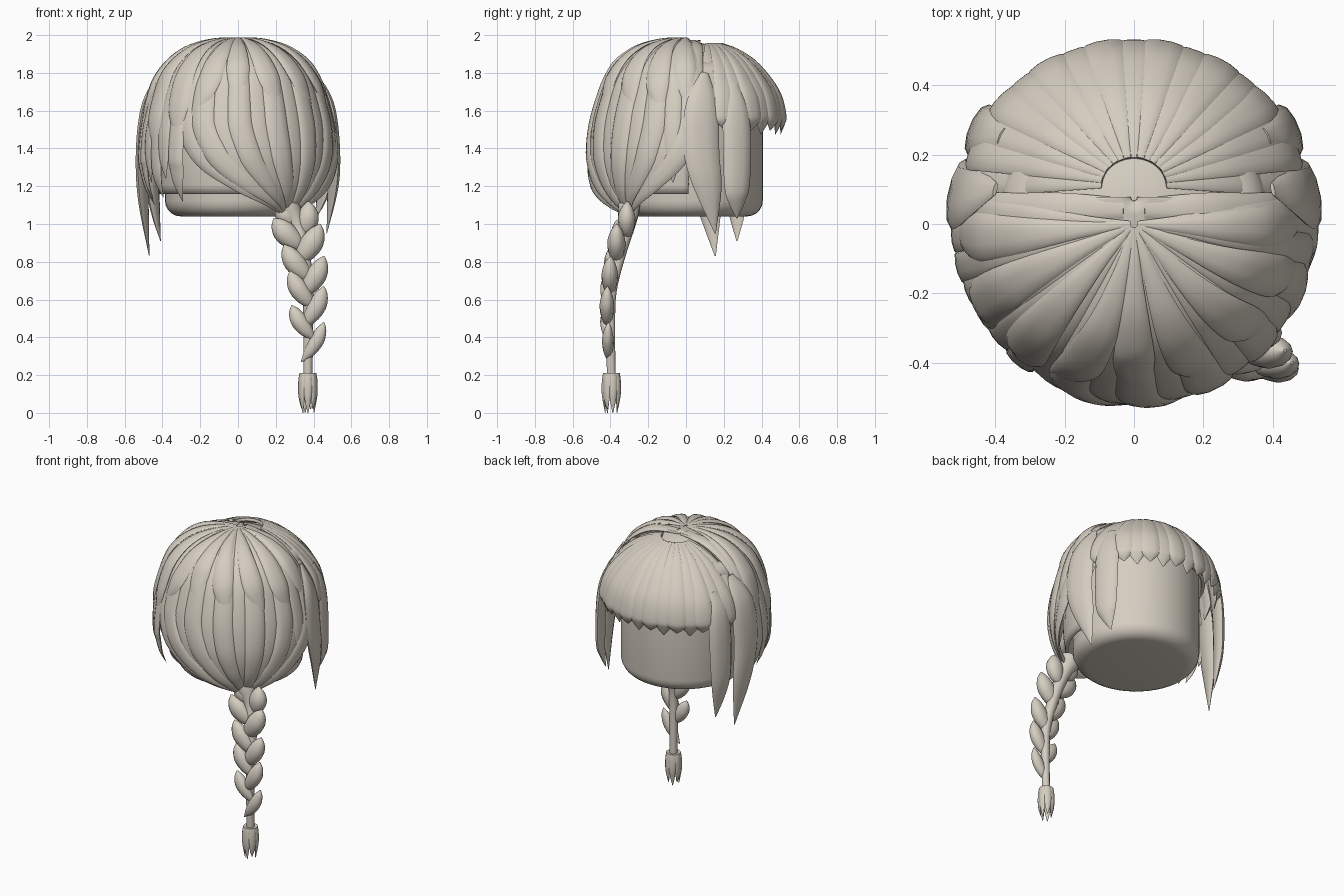
import bpy, bmesh, math
from mathutils import Vector

if "Cube" in bpy.data.objects:
    bpy.data.objects.remove(bpy.data.objects["Cube"])

mat = bpy.data.materials.new("warm_beige")
mat.diffuse_color = (0.66, 0.61, 0.53, 1)
mat.use_nodes = True
mat.node_tree.nodes["Principled BSDF"].inputs["Base Color"].default_value = mat.diffuse_color


def finish(name, bm):
    bmesh.ops.recalc_face_normals(bm, faces=bm.faces)
    me = bpy.data.meshes.new(name)
    bm.to_mesh(me)
    bm.free()
    ob = bpy.data.objects.new(name, me)
    bpy.context.collection.objects.link(ob)
    me.materials.append(mat)
    bpy.ops.object.select_all(action='DESELECT')
    ob.select_set(True)
    bpy.context.view_layer.objects.active = ob
    bpy.ops.object.shade_smooth_by_angle(angle=math.radians(45))
    return ob


def spline(ctrl, n=4):
    """Catmull-Rom through tuples of any length."""
    c = [Vector(p) for p in ctrl]
    c = [c[0] * 2 - c[1]] + c + [c[-1] * 2 - c[-2]]
    out = []
    for i in range(1, len(c) - 2):
        a, b, d, e = c[i - 1:i + 3]
        for k in range(n):
            t = k / n
            out.append(0.5 * (2 * b + (d - a) * t + (2 * a - 5 * b + 4 * d - e) * t * t
                              + (3 * b - a - 3 * d + e) * t ** 3))
    out.append(c[-2])
    return out


def strand(name, ctrl, thick=0.35, cap=0.04, out=None, sides=10):
    """Sweep a flattened lens along (x, y, z, half width) points."""
    pts = spline(ctrl)
    bm = bmesh.new()
    rings = []
    for i, q in enumerate(pts):
        p = q.xyz
        t = (pts[min(i + 1, len(pts) - 1)].xyz - pts[max(i - 1, 0)].xyz).normalized()
        o = Vector(out) if out else (p - Vector((0, 0, min(p.z, 1.45)))).normalized()
        s = t.cross(o).normalized()
        o = s.cross(t)
        w = max(q.w, 0.002)
        h = min(w * thick, cap)
        rings.append([bm.verts.new(p + s * w * math.cos(j * math.tau / sides)
                                   + o * h * math.sin(j * math.tau / sides)) for j in range(sides)])
    for a, b in zip(rings, rings[1:]):
        for j in range(sides):
            k = (j + 1) % sides
            bm.faces.new((a[j], a[k], b[k], b[j]))
    bm.faces.new(rings[0])
    bm.faces.new(rings[-1])
    return finish(name, bm)


def shell(name, profile, a0, a1, sx, sy, oy, dz=0, n=40):
    """Partial dome swept around a vertical axis, with thickness."""
    prof = spline(profile, 3)
    bm = bmesh.new()
    rows = []
    for i in range(n + 1):
        a = math.radians(a0 + (a1 - a0) * i / n)
        rows.append([bm.verts.new((sx * p[0] * math.cos(a), oy + sy * p[0] * math.sin(a), p[1] + dz))
                     for p in prof])
    for a, b in zip(rows, rows[1:]):
        for j in range(len(prof) - 1):
            bm.faces.new((a[j], a[j + 1], b[j + 1], b[j]))
    bmesh.ops.remove_doubles(bm, verts=bm.verts, dist=0.0005)
    ob = finish(name, bm)
    m = ob.modifiers.new("thickness", 'SOLIDIFY')
    m.thickness = 0.02
    m.offset = 0
    m.use_even_offset = False
    return ob


# head block: rounded cylinder
bm = bmesh.new()
bmesh.ops.create_cone(bm, cap_ends=True, segments=48, radius1=0.387, radius2=0.387, depth=0.82)
bmesh.ops.translate(bm, verts=bm.verts, vec=(0, 0.02, 1.45))
rim = [e for e in bm.edges if abs(e.verts[0].co.z - e.verts[1].co.z) < 1e-4]
bmesh.ops.bevel(bm, geom=rim, offset=0.085, segments=5, profile=0.5, affect='EDGES')
finish("head", bm)

# outer hair outline (radius, height)
BACK = [(0.01, 1.985), (0.12, 1.972), (0.24, 1.93), (0.34, 1.862), (0.415, 1.765), (0.462, 1.64),
        (0.495, 1.5), (0.508, 1.35), (0.49, 1.22), (0.455, 1.13), (0.4, 1.05)]
BANG = [(0.2, 1.955), (0.4, 1.922), (0.62, 1.86), (0.82, 1.765), (0.945, 1.675), (1.0, 1.575)]


def radius_at(z):
    for (r0, z0), (r1, z1) in zip(BACK, BACK[1:]):
        if z1 <= z <= z0:
            return r0 + (r1 - r0) * (z0 - z) / (z0 - z1)
    return 0.4


def polar(a, r, z, w):
    a = math.radians(a)
    return (r * math.cos(a), r * math.sin(a), z, w)


# scalp layers beneath the locks
shell("scalp", BACK[:6], 0, 360, 0.92, 0.92, 0, -0.03)
shell("back_hair_top", BACK[:7], 180, 360, 0.98, 1.1, 0.078, -0.022)
shell("nape_cap", [(0.40, 1.7), (0.42, 1.5), (0.425, 1.3), (0.41, 1.16)], 178, 362, 1, 1, 0)
shell("bangs_base", BANG, 0, 180, 0.47, 0.41, 0.11, -0.008)

# back locks gathered into the braid root
for i in range(12):
    a = -124 + 11.6 * i
    k = 1.0 + (0.014 if i % 2 else -0.008)
    ctrl = []
    for r, z in BACK:
        f = max(0, (1.6 - z) / 0.55) ** 2.2
        ctrl.append(polar(a + (-49 - a) * f, r * k, z, max(0.008, r * 0.13 * (1 - 0.7 * f))))
    strand("gathered_lock", ctrl, 0.3)


def free_lock(name, a, tip, wide, lift, drift=0):
    """Tapering lock from the crown down to a pointed tip."""
    ctrl = []
    rows = [p for p in BACK if p[1] > tip + 0.22]
    rows += [(radius_at(tip + d), tip + d) for d in (0.17, 0.08, 0)]
    n = len(rows) - 1
    for i, (r, z) in enumerate(rows):
        w = max(0.008, min(r * wide, wide * 0.46)) * {n: 0.04, n - 1: 0.6, n - 2: 0.93}.get(i, 1)
        ctrl.append(polar(a + drift * (i / n) ** 2, r + lift * min(1, r * 4), z + lift * (1 - i / n) * min(1, r * 4), w))
    strand(name, ctrl, 0.3)


# loose locks on the left side, ending above the jaw
for a, tip in ((-130, 1.12), (-140, 1.24), (-148, 1.14), (-157, 1.22), (-166, 1.13), (-176, 1.1), (-184, 1.2)):
    free_lock("loose_lock", a, tip, 0.11, 0.006)
for a, tip in ((3, 1.3), (-8, 1.22)):
    free_lock("loose_lock", a, tip, 0.11, 0.006)

# short overlapping top layer
for a, tip, d in ((-174, 1.5, -3), (-155, 1.42, 5), (-133, 1.46, 4), (-104, 1.57, -16), (-90, 1.63, 0),
                  (-72, 1.6, 10), (-48, 1.6, 12), (-24, 1.58, 9), (-2, 1.62, 3)):
    free_lock("top_layer_lock", a, tip, 0.165, 0.014, d)

# crown ridges along the parting
for s in (-1, 1):
    strand("parting_ridge", [(s * 0.03, 0.045, 1.965, 0.03), (s * 0.2, 0.045, 1.94, 0.045),
                             (s * 0.33, 0.04, 1.865, 0.05), (s * 0.415, 0.04, 1.765, 0.05),
                             (s * 0.465, 0.03, 1.62, 0.05), (s * 0.49, 0.02, 1.45, 0.01)], 0.3)

# fringe with a zigzag lower edge
N = 17
for i in range(N):
    a = math.radians(4 + 172 * i / (N - 1))
    k = 1.0 + (0.012 if i % 2 else 0.0)
    rows = BANG + [(0.995, 1.535), (0.965, 1.475 + 0.02 * (i % 2))]
    ctrl = []
    for j, (r, z) in enumerate(rows):
        w = r * 0.064 if j < len(BANG) else (0.048, 0.003)[j - len(BANG)]
        ctrl.append((0.465 * k * r * math.cos(a), 0.11 + 0.405 * k * r * math.sin(a), z, w))
    strand("fringe_lock", ctrl, 0.26)

# long face-framing locks, two per side
for s, drop in ((-1, 0.0), (1, 0.12)):
    strand("long_side_lock", [(s * 0.40, 0.10, 1.80, 0.02), (s * 0.455, 0.09, 1.69, 0.07),
                              (s * 0.49, 0.08, 1.56, 0.095), (s * 0.507, 0.085, 1.36, 0.095),
                              (s * 0.50, 0.12, 1.12 + drop / 2, 0.072),
                              (s * 0.47, 0.155, 0.83 + drop, 0.003)], 0.32, 0.028, (s, 0.25, 0))
    strand("short_side_lock", [(s * 0.38, 0.25, 1.74, 0.03), (s * 0.425, 0.26, 1.62, 0.07),
                               (s * 0.445, 0.27, 1.45, 0.08), (s * 0.45, 0.27, 1.2, 0.072),
                               (s * 0.435, 0.27, 1.05 + drop / 2, 0.045),
                               (s * 0.41, 0.27, 0.91 + drop, 0.003)], 0.36, 0.028, (s, 0.4, 0))

# braid core
strand("braid_core", [(0.25, -0.30, 1.12, 0.07), (0.31, -0.31, 1.0, 0.045), (0.345, -0.35, 0.85, 0.036),
                      (0.37, -0.395, 0.65, 0.03), (0.372, -0.40, 0.45, 0.026),
                      (0.37, -0.395, 0.18, 0.024)], 1, 0.06, (0, -1, 0))

# braid lobes: outer top, inner bottom, half width, depth position
LOBES = [(0.19, 1.03, 0.36, 0.86, 0.060, -0.345), (0.435, 1.00, 0.30, 0.78, 0.060, -0.365),
         (0.245, 0.89, 0.40, 0.69, 0.056, -0.385), (0.455, 0.83, 0.33, 0.61, 0.054, -0.40),
         (0.275, 0.75, 0.41, 0.55, 0.050, -0.41), (0.455, 0.67, 0.34, 0.45, 0.048, -0.415),
         (0.285, 0.57, 0.41, 0.385, 0.044, -0.415), (0.455, 0.48, 0.335, 0.27, 0.038, -0.41),
         (0.37, 1.12, 0.33, 0.92, 0.058, -0.31), (0.24, 1.12, 0.31, 0.97, 0.058, -0.31)]
for x0, z0, x1, z1, w, y in LOBES:
    bow = 0.018 if x0 > x1 else -0.018
    ctrl = []
    for t, k in ((0, 0.08), (0.18, 0.68), (0.45, 1), (0.75, 0.78), (1, 0.08)):
        b = math.sin(math.pi * t)
        ctrl.append((x0 + (x1 - x0) * t + bow * b, y - 0.004 * b, z0 + (z1 - z0) * t, w * k))
    strand("braid_lobe", ctrl, 0.8, 0.05, (0, -1, 0), 12)

# tassel of pointed blades at the braid end
for i in range(7):
    a = math.tau * i / 7 - math.pi / 2
    c, s = math.cos(a), math.sin(a)
    tip = 0.0 if i % 2 == 0 else 0.02
    strand("tassel_blade", [(0.37 + c * r, -0.395 + s * r, z, w) for r, z, w in
                            ((0.034, 0.21, 0.022), (0.039, 0.17, 0.024), (0.041, 0.11, 0.022),
                             (0.038, 0.06, 0.015), (0.033, tip, 0.002))], 0.5, 0.012, (c, s, 0))
